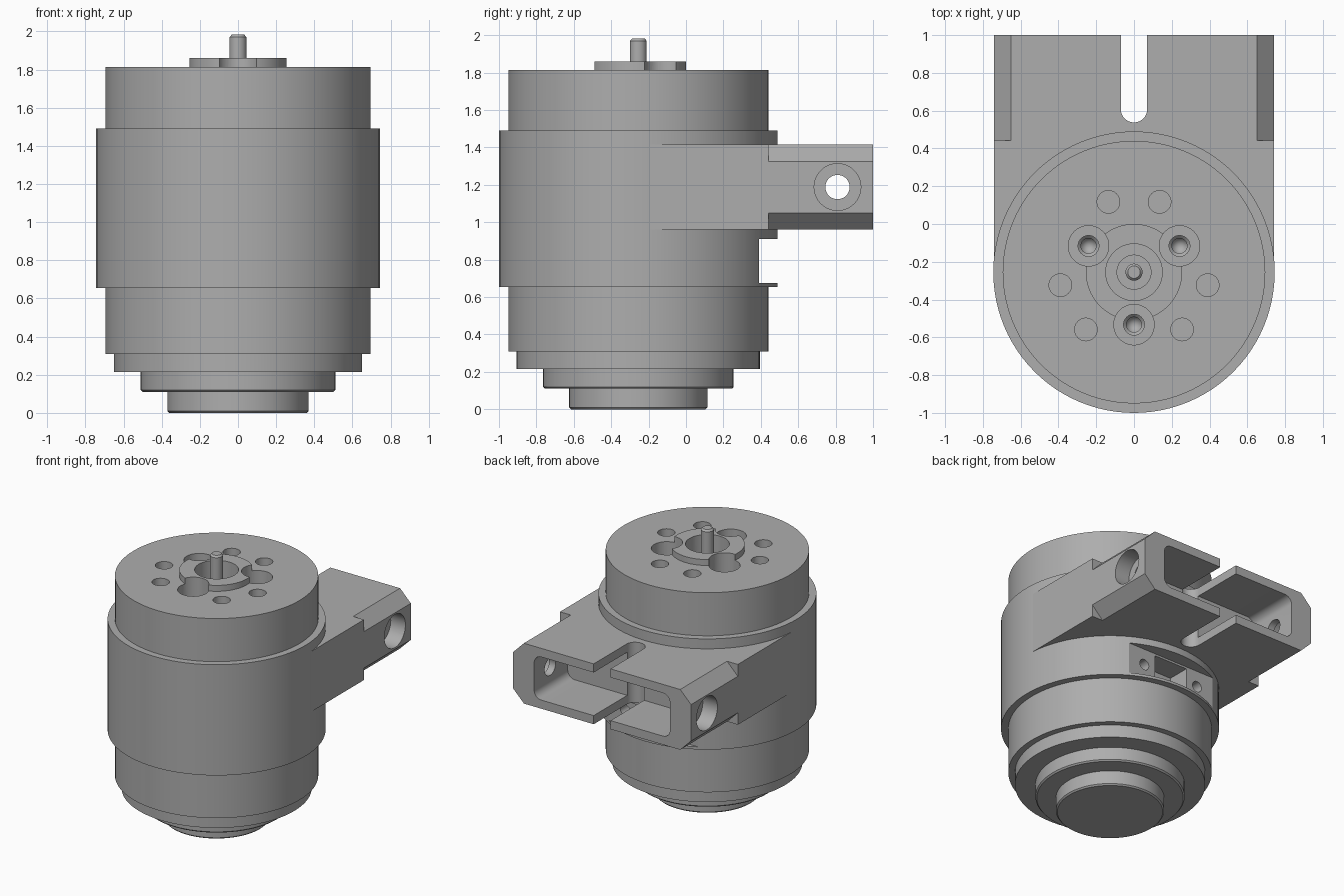
import bpy, bmesh, math
from math import cos, sin, pi, radians
from mathutils import Vector, Matrix

cube = bpy.data.objects.get("Cube")
if cube:
    bpy.data.objects.remove(cube, do_unlink=True)

grey = bpy.data.materials.new("machined grey")
grey.use_nodes = True
GREY = (0.42, 0.42, 0.42, 1)
grey.diffuse_color = GREY
grey.node_tree.nodes["Principled BSDF"].inputs["Base Color"].default_value = GREY

CY = -0.255   # motor axis position in y
R = 0.745     # housing radius
W = 0.742     # bracket half width


def finish(name, bm):
    bmesh.ops.recalc_face_normals(bm, faces=bm.faces)
    mesh = bpy.data.meshes.new(name)
    bm.to_mesh(mesh)
    bm.free()
    mesh.materials.append(grey)
    ob = bpy.data.objects.new(name, mesh)
    bpy.context.collection.objects.link(ob)
    return ob


def lathe(name, profile, x=0, y=CY, steps=96):
    """Spin a (radius, z) profile that starts and ends on the axis."""
    bm = bmesh.new()
    vs = [bm.verts.new((r, 0, z)) for r, z in profile]
    es = [bm.edges.new(p) for p in zip(vs, vs[1:])]
    bmesh.ops.spin(bm, geom=vs + es, cent=(0, 0, 0), axis=(0, 0, 1),
                   angle=2 * pi, steps=steps)
    bmesh.ops.remove_doubles(bm, verts=bm.verts, dist=1e-5)
    bmesh.ops.translate(bm, verts=bm.verts, vec=(x, y, 0))
    return finish(name, bm)


def prism(name, pts, axis, lo, hi):
    """Extrude a 2D outline along the named axis."""
    place = {"x": lambda a, b, t: (t, a, b),
             "y": lambda a, b, t: (a, t, b),
             "z": lambda a, b, t: (a, b, t)}[axis]
    bm = bmesh.new()
    low = [bm.verts.new(place(a, b, lo)) for a, b in pts]
    high = [bm.verts.new(place(a, b, hi)) for a, b in pts]
    bm.faces.new(low)
    bm.faces.new(high)
    for i in range(len(pts)):
        j = (i + 1) % len(pts)
        bm.faces.new((low[i], low[j], high[j], high[i]))
    return finish(name, bm)


def arc(cx, cy, r, a0, a1, n):
    return [(cx + r * cos(radians(a0 + (a1 - a0) * i / n)),
             cy + r * sin(radians(a0 + (a1 - a0) * i / n))) for i in range(n + 1)]


def circle(cx, cy, r, n=40):
    return arc(cx, cy, r, 0, 360, n)[:-1]


def rect(x0, x1, y0, y1):
    return [(x0, y0), (x1, y0), (x1, y1), (x0, y1)]


def cut(target, cutters):
    bpy.context.view_layer.objects.active = target
    for c in cutters:
        mod = target.modifiers.new("cut", "BOOLEAN")
        mod.operation, mod.solver, mod.object = "DIFFERENCE", "EXACT", c
        bpy.ops.object.modifier_apply(modifier=mod.name)
        bpy.data.objects.remove(c, do_unlink=True)


# Stepped motor housing with the raised boss on top
housing = lathe("motor_housing", [
    (0, 0), (0.36, 0), (0.37, 0.01), (0.37, 0.11), (0.5, 0.11), (0.51, 0.12),
    (0.51, 0.215), (0.65, 0.215), (0.65, 0.31), (0.695, 0.31), (0.695, 0.655),
    (R, 0.655), (R, 1.49), (0.695, 1.49), (0.695, 1.815), (0.255, 1.815),
    (0.255, 1.86), (0, 1.86)])

# Central bore, three screw counterbores and three pairs of plain holes
cutters = [lathe("bore_cutter", [(0, 1.5), (0.09, 1.5), (0.09, 1.62), (0.15, 1.62),
                                 (0.15, 1.95), (0, 1.95)], steps=48)]
for base in (90, 210, 330):
    a = radians(base + 180)
    cutters.append(lathe("screw_cutter", [
        (0, 1.44), (0.04, 1.5), (0.04, 1.6), (0.055, 1.615), (0.055, 1.66),
        (0.107, 1.66), (0.107, 1.95), (0, 1.95)],
        0.278 * cos(a), CY + 0.278 * sin(a), 40))
    for off in (-20, 20):
        a = radians(base + off)
        cutters.append(prism("hole_cutter", circle(0.396 * cos(a), CY + 0.396 * sin(a), 0.06, 32),
                             "z", 1.62, 1.95))

# Flat connector recess at the back, with its socket and two screw holes
cutters.append(prism("recess_cutter", rect(-0.6, 0.6, 0.39, 0.7), "z", 0.675, 0.91))
cutters.append(prism("socket_cutter", rect(-0.14, 0.14, 0.22, 0.5), "z", 0.69, 0.895))
for s in (-1, 1):
    cutters.append(prism("screw_hole_cutter", circle(s * 0.235, 0.79, 0.04, 24), "y", 0.25, 0.5))
cut(housing, cutters)

# Output shaft
shaft = lathe("output_shaft", [(0, 1.45), (0.045, 1.45), (0.045, 1.97), (0.033, 1.983),
                               (0, 1.983)], steps=32)

# Mounting bracket reaching backwards
Z0, Z1 = 0.96, 1.415
bracket = prism("mounting_bracket", rect(-W, W, Z0, Z1), "y", CY, 1.0)
cutters = []
for s in (-1, 1):
    for z, d in ((Z0, -1), (Z1, 1)):
        # Chamfer on each long outer edge
        cutters.append(prism("chamfer_cutter", [
            (s * 0.652, z), (s * W, z - d * 0.09), (s * 0.85, z - d * 0.09),
            (s * 0.85, z + d * 0.1), (s * 0.652, z + d * 0.1)], "y", 0.442, 1.1))

# Rounded pocket open at the back
px, pz0, pz1, r = 0.567, Z0 + 0.065, Z1 - 0.065, 0.06
pocket = (arc(px - r, pz1 - r, r, 0, 90, 8) + arc(r - px, pz1 - r, r, 90, 180, 8)
          + arc(r - px, pz0 + r, r, 180, 270, 8) + arc(px - r, pz0 + r, r, 270, 360, 8))
cutters.append(prism("pocket_cutter", pocket, "y", 0.6, 1.1))

# Vertical slot with a round end
cutters.append(prism("slot_cutter", arc(0, 0.608, 0.07, 180, 360, 24)
                     + [(0.07, 1.1), (-0.07, 1.1)], "z", 0.8, 1.6))

# Cross holes, counterbored from the outside
cutters.append(prism("cross_hole_cutter", circle(0.81, 1.188, 0.065), "x", -1, 1))
for s in (-1, 1):
    cutters.append(prism("counterbore_cutter", circle(0.81, 1.188, 0.125), "x", s * 0.62, s * 1))
cut(bracket, cutters)

# Smooth curved walls, sharp machined edges
bpy.ops.object.select_all(action="DESELECT")
for ob in (housing, shaft, bracket):
    ob.select_set(True)
bpy.context.view_layer.objects.active = housing
bpy.ops.object.shade_smooth_by_angle(angle=radians(30))
